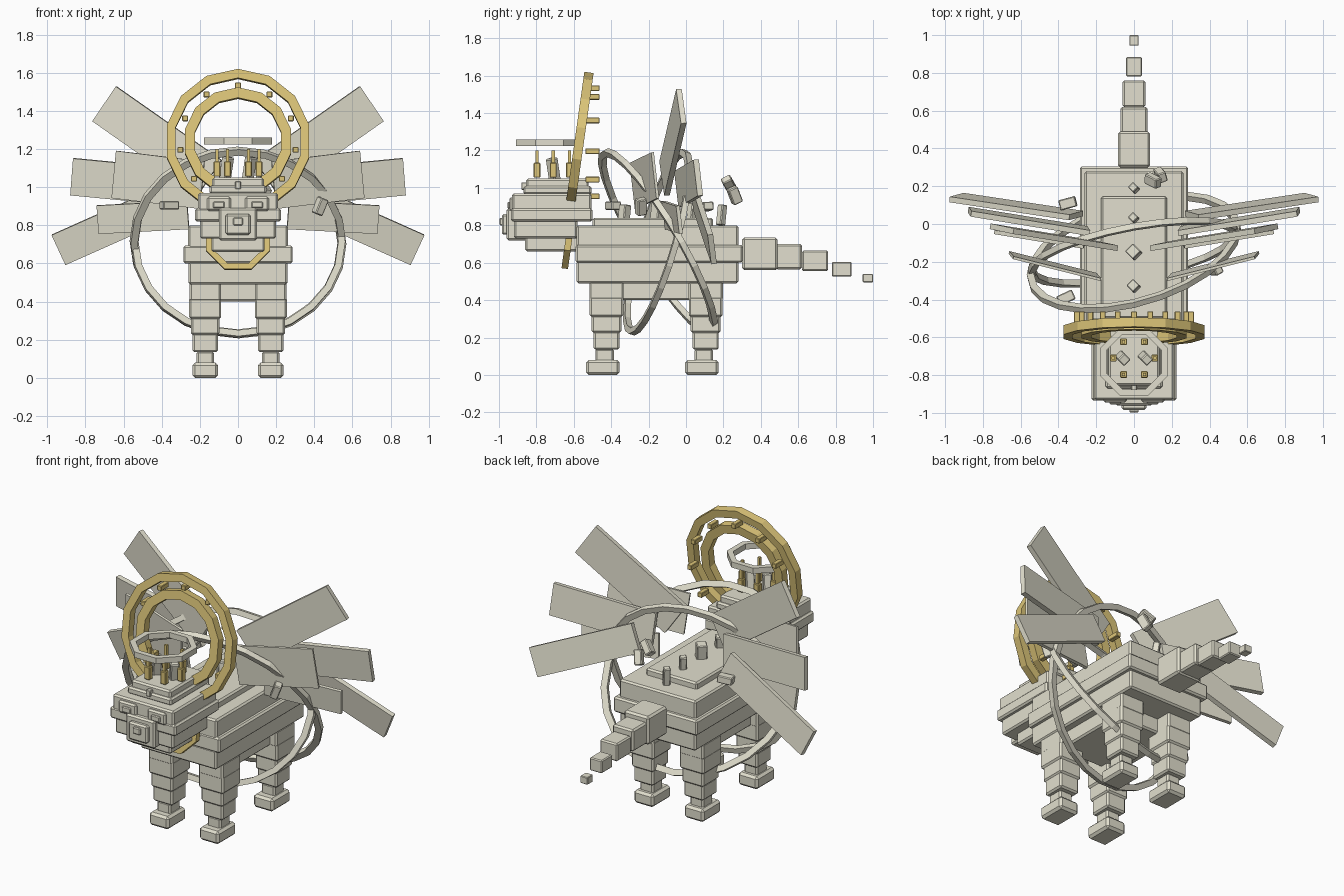
import bpy, bmesh
from math import radians, sin, cos, pi, tau
from mathutils import Matrix, Vector, Euler

cube = bpy.data.objects.get("Cube")
if cube:
    bpy.data.objects.remove(cube, do_unlink=True)


def material(name, color):
    m = bpy.data.materials.new(name)
    m.use_nodes = True
    m.diffuse_color = (*color, 1)
    m.node_tree.nodes["Principled BSDF"].inputs["Base Color"].default_value = (*color, 1)
    return m


stone = material("pale stone", (0.76, 0.74, 0.62))
gold = material("antique gold", (0.72, 0.56, 0.19))


def finish(name, bm, mat, bevel=0):
    bmesh.ops.recalc_face_normals(bm, faces=bm.faces)
    mesh = bpy.data.meshes.new(name)
    bm.to_mesh(mesh)
    bm.free()
    mesh.materials.append(mat)
    ob = bpy.data.objects.new(name, mesh)
    bpy.context.collection.objects.link(ob)
    if bevel:
        mod = ob.modifiers.new("edge bevel", "BEVEL")
        mod.width, mod.segments = bevel, 1
    return ob


def box(name, center, size, mat=stone, rot=(0, 0, 0), bevel=0.01):
    """Bevelled block; rot is in degrees."""
    bm = bmesh.new()
    turn = Euler([radians(a) for a in rot]).to_matrix().to_4x4()
    bmesh.ops.create_cube(bm, size=1, matrix=Matrix.Translation(center) @ turn @ Matrix.Diagonal((*size, 1)))
    return finish(name, bm, mat, bevel)


def slab(name, hx, y0, y1, z0, z1, x=0, bevel=0.01):
    """Block given by its half width and its y and z limits."""
    return box(name, (x, (y0 + y1) / 2, (z0 + z1) / 2), (2 * hx, y1 - y0, z1 - z0), bevel=bevel)


def ring(name, center, u, v, outer, inner, depth, sides, mat=stone, phase=0):
    """Faceted band of rectangular section lying in the plane of u and v."""
    c, u, v = Vector(center), Vector(u), Vector(v)
    n = u.cross(v).normalized() * depth / 2
    bm = bmesh.new()
    loops = []
    for i in range(sides):
        a = phase + tau * i / sides
        d = u * cos(a) + v * sin(a)
        loops.append([bm.verts.new(c + d * r + n * s)
                      for r, s in ((outer, 1), (outer, -1), (inner, -1), (inner, 1))])
    for i in range(sides):
        p, q = loops[i], loops[(i + 1) % sides]
        for k in range(4):
            bm.faces.new((p[k], p[k - 1], q[k - 1], q[k]))
    return finish(name, bm, mat)


# Body
slab("body_top", 0.262, -0.585, 0.28, 0.68, 0.80)
slab("body_middle", 0.287, -0.59, 0.305, 0.60, 0.695)
slab("body_bottom", 0.26, -0.585, 0.28, 0.49, 0.61)
slab("belly", 0.21, -0.40, 0.10, 0.40, 0.50)
slab("back_plate", 0.175, -0.50, 0.145, 0.79, 0.84)

# Legs
for side, x in (("left", 0.172), ("right", -0.172)):
    for end, y in (("front", -0.425), ("back", 0.105)):
        name = f"{side}_{end}_"
        slab(name + "hip", 0.083, y - 0.092, y + 0.092, 0.40, 0.50, x)
        slab(name + "thigh", 0.084, y - 0.09, y + 0.09, 0.31, 0.42, x)
        slab(name + "knee", 0.074, y - 0.08, y + 0.08, 0.225, 0.32, x)
        slab(name + "shin", 0.067, y - 0.07, y + 0.07, 0.135, 0.235, x)
        slab(name + "ankle", 0.046, y - 0.06, y + 0.04, 0.07, 0.14, x)
        slab(name + "foot", 0.067, y - 0.11, y + 0.07, 0, 0.08, x, 0.014)

# Tail
for i, (hx, y0, y1, z0, z1) in enumerate((
        (0.085, 0.30, 0.49, 0.56, 0.735), (0.072, 0.48, 0.62, 0.565, 0.70),
        (0.06, 0.62, 0.76, 0.555, 0.665), (0.042, 0.78, 0.885, 0.525, 0.605),
        (0.025, 0.945, 1.0, 0.495, 0.54))):
    slab(f"tail_segment_{i + 1}", hx, y0, y1, z0, z1, bevel=0.14 * hx)

# Head
slab("head_upper", 0.21, -0.93, -0.505, 0.87, 0.97)
slab("head_middle", 0.225, -0.935, -0.50, 0.82, 0.89)
slab("head_lower", 0.20, -0.92, -0.58, 0.73, 0.83)
slab("jaw", 0.14, -0.86, -0.57, 0.66, 0.74)
slab("head_cap", 0.135, -0.855, -0.52, 0.96, 1.05)
slab("head_cap_rim", 0.15, -0.87, -0.505, 0.965, 1.01)
slab("muzzle", 0.10, -0.96, -0.80, 0.72, 0.89)
slab("muzzle_front", 0.065, -0.985, -0.94, 0.75, 0.86)
slab("nose", 0.025, -0.997, -0.97, 0.80, 0.84, bevel=0.005)
slab("brow_gem", 0.015, -0.88, -0.84, 0.99, 1.03, bevel=0.004)
for side, x in (("left", 0.10), ("right", -0.10)):
    slab(side + "_eye_socket", 0.062, -0.945, -0.90, 0.875, 0.95, x)
    slab(side + "_eye", 0.03, -0.955, -0.92, 0.89, 0.925, x, 0.005)
    box(side + "_horn", (0.6 * x, -0.71, 1.10), (0.05, 0.05, 0.12), rot=(12, 0, 45), bevel=0.006)

# Crown over the head
ring("crown_ring", (0, -0.73, 1.242), (1, 0, 0), (0, 1, 0), 0.194, 0.158, 0.035, 8, phase=pi / 8)
for i in range(6):
    a = tau * i / 6
    x, y = 0.11 * cos(a), -0.71 + 0.10 * sin(a)
    box(f"crown_post_{i + 1}", (x, y, 1.095), (0.036, 0.036, 0.08), gold, bevel=0.004)
    box(f"crown_pin_{i + 1}", (x, y, 1.16), (0.017, 0.017, 0.08), gold, bevel=0)

# Halo leaning back behind the head
lean = (0, 0.139, 0.99)
hub = (0, -0.572, 1.238)
ring("halo_outer", hub, (1, 0, 0), lean, 0.383, 0.335, 0.05, 14, gold, pi / 2)
ring("halo_inner", hub, (1, 0, 0), lean, 0.285, 0.23, 0.05, 14, gold, pi / 2)
for i in range(11):
    a = tau * i / 11
    box(f"halo_peg_{i + 1}", (0.305 * sin(a), -0.50, 1.238 + 0.295 * cos(a)),
        (0.03, 0.075, 0.03), gold, bevel=0.003)
ring("collar", (0, -0.625, 0.735), (1, 0, 0), lean, 0.182, 0.148, 0.035, 8, gold, pi / 8)

# Two large orbit rings around the body
middle = (0, -0.15, 0.71)
ring("orbit_ring_a", middle, (0.565, 0.13, 0), (0, -0.28, 0.495), 1.0, 0.935, 0.032, 24)
ring("orbit_ring_b", middle, (0.56, 0.10, 0), (0, 0.14, 0.495), 1.0, 0.935, 0.032, 24)
for i, (pos, rot) in enumerate((((-0.35, 0.11, 0.90), (10, 85, 25)), ((0.43, -0.24, 0.90), (10, 20, 30)),
                                ((0.14, 0.26, 0.96), (25, 10, 20)), ((0.10, 0.23, 1.02), (35, 40, 20)),
                                ((-0.36, -0.39, 0.905), (0, 90, 25)))):
    box(f"orbit_bead_{i + 1}", pos, (0.045, 0.055, 0.09), rot=rot, bevel=0.005)

# Spine shards
for i, (y, w, h) in enumerate(((0.19, 0.04, 0.11), (0.03, 0.04, 0.12), (-0.15, 0.06, 0.13), (-0.33, 0.05, 0.11))):
    box(f"spine_shard_{i + 1}", (0, y, 0.80 + h / 2), (w, w, h), rot=(-8, 0, 45), bevel=0.005)

# Wing feathers: tip centre, elevation, length, width, thickness, sweep
FEATHERS = {
    "high": ((0.70, -0.025, 1.437), 35, 0.68, 0.222, 0.03, 0.163),
    "middle": ((0.87, 0.065, 1.055), 5.5, 0.64, 0.195, 0.03, 0.163),
    "low": ((0.94, 0.14, 0.672), -24, 0.70, 0.174, 0.03, 0.15),
    "inner_high": ((0.65, -0.165, 1.067), 7, 0.48, 0.25, 0.015, 0.25),
    "inner_low": ((0.735, -0.035, 0.83), -3, 0.48, 0.15, 0.02, 0.163),
}
for side, s in (("left", 1), ("right", -1)):
    for name, (tip, rise, length, width, thick, sweep) in FEATHERS.items():
        a = radians(rise)
        along = Vector((cos(a), sweep * cos(a), sin(a))).normalized()
        face = along.cross(Vector((-sin(a), -0.12, cos(a)))).normalized()
        across = face.cross(along)
        center = Vector(tip) - along * length / 2
        frame = Matrix((along * length, face * thick, across * width)).transposed().to_4x4()
        bm = bmesh.new()
        bmesh.ops.create_cube(bm, size=1, matrix=Matrix.Translation(center) @ frame)
        bmesh.ops.scale(bm, vec=(s, 1, 1), verts=bm.verts)
        finish(f"{side}_wing_{name}", bm, stone)
